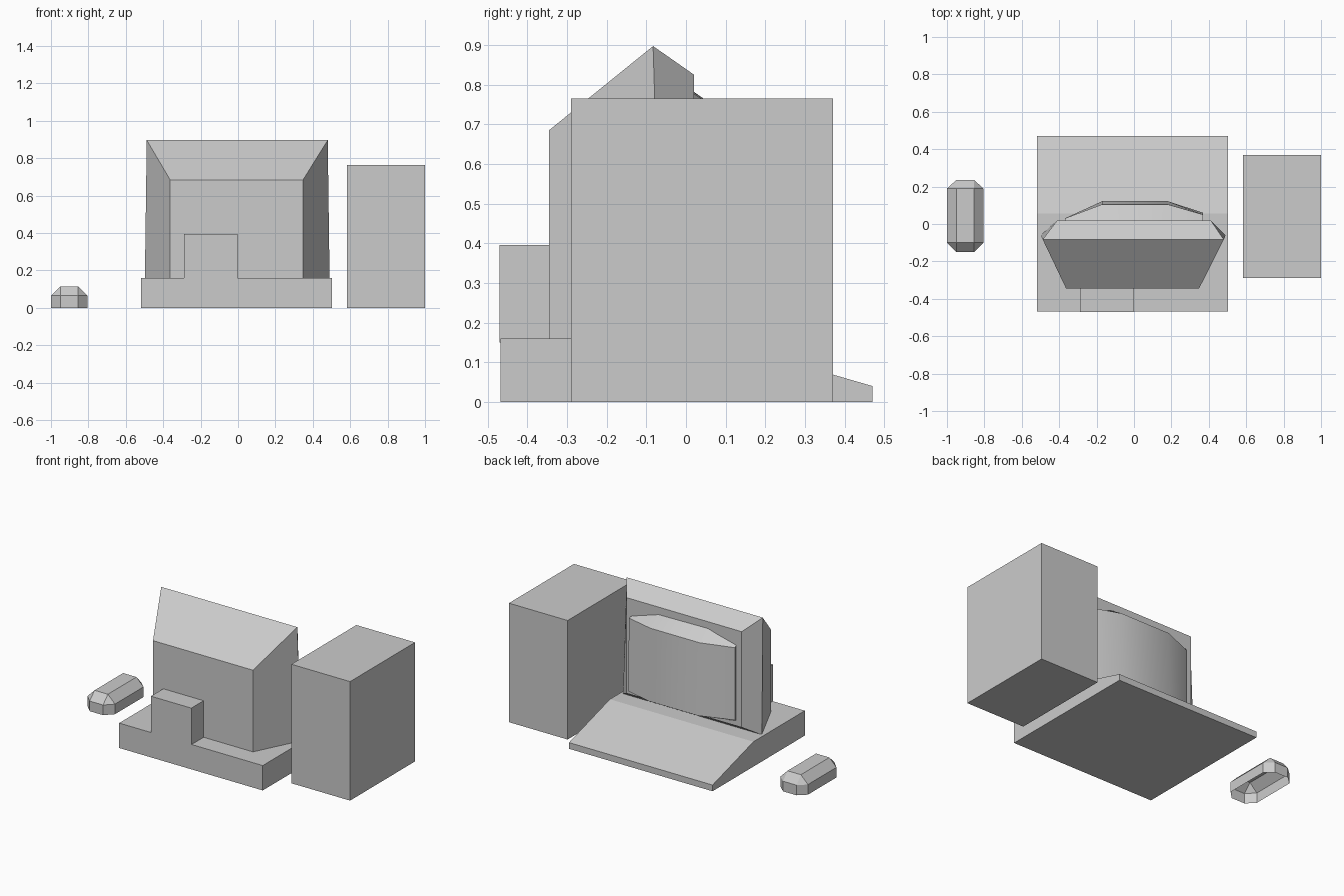
import bpy, bmesh

if "Cube" in bpy.data.objects:
    bpy.data.objects.remove(bpy.data.objects["Cube"])


def loft(name, rings, cap_start=True, cap_end=True):
    """Skin a list of equal-length closed rings."""
    bm = bmesh.new()
    vs = [[bm.verts.new(p) for p in ring] for ring in rings]
    n = len(rings[0])
    for a, b in zip(vs, vs[1:]):
        for i in range(n):
            j = (i + 1) % n
            bm.faces.new((a[i], a[j], b[j], b[i]))
    if cap_start:
        bm.faces.new(vs[0][::-1])
    if cap_end:
        bm.faces.new(vs[-1])
    bmesh.ops.remove_doubles(bm, verts=bm.verts, dist=1e-5)
    bmesh.ops.recalc_face_normals(bm, faces=bm.faces)
    mesh = bpy.data.meshes.new(name)
    bm.to_mesh(mesh)
    bm.free()
    obj = bpy.data.objects.new(name, mesh)
    bpy.context.collection.objects.link(obj)
    return obj


def box(name, x0, x1, y0, y1, z0, z1):
    return loft(name, [[(x0, y0, z), (x1, y0, z), (x1, y1, z), (x0, y1, z)]
                       for z in (z0, z1)])


# Tower case and the block behind the monitor
box("tower_case", 0.583, 1.0, -0.29, 0.37, 0.0, 0.765)
box("rear_block", -0.29, -0.003, -0.47, -0.34, 0.15, 0.395)

# Wedge-shaped base with the sloping keyboard side
profile = [(-0.467, 0), (0.47, 0), (0.47, 0.04), (0.055, 0.16), (-0.467, 0.16)]
loft("keyboard_base", [[(x, y, z) for y, z in profile] for x in (-0.518, 0.503)])


# Monitor shell: small back, wide middle, bevelled bezel
def section(xl, xr, zb, zt, yb, yt, taper=0.0):
    return [(xl, yb, zb), (xr, yb, zb), (xr - taper, yt, zt), (xl + taper, yt, zt)]


loft("monitor_shell", [
    section(-0.363, 0.348, 0.16, 0.685, -0.345, -0.345),
    section(-0.498, 0.49, 0.155, 0.897, -0.06, -0.083, 0.01),
    section(-0.41, 0.41, 0.21, 0.825, 0.02, 0.02),
])

# Bulging screen glass with sloped rim
xs = (-0.37, -0.17, 0.18, 0.37)
rim_top, rim_low = (0.735, 0.785, 0.78, 0.72), (0.24, 0.215, 0.215, 0.24)
front_top, front_low = (0.03, 0.105, 0.105, 0.05), (0.03, 0.122, 0.122, 0.06)
rings = []
for i, x in enumerate(xs):
    end = i in (0, 3)
    rings.append([(x, 0.015, rim_low[i]), (x, front_low[i], 0.25 if end else 0.26),
                  (x, front_top[i], 0.715 if end else 0.722), (x, 0.015, rim_top[i])])
screen = loft("screen", rings)
bpy.context.view_layer.objects.active = screen
screen.select_set(True)
bpy.ops.object.shade_smooth_by_angle(angle=0.7)

# Mouse: octagonal shell, open underneath, with a narrower flat top
X0, X1, XA, XB = -1.0, -0.805, -0.95, -0.855
Y0, Y1, YA, YB = -0.15, 0.235, -0.10, 0.19
octagon = [(XA, Y0), (XB, Y0), (X1, YA), (X1, YB), (XB, Y1), (XA, Y1), (X0, YB), (X0, YA)]
top = [(min(max(x, XA), XB), min(max(y, YA), YB)) for x, y in octagon]


def mouse_shell():
    bm = bmesh.new()
    low, mid = ([bm.verts.new((x, y, z)) for x, y in octagon] for z in (0, 0.065))
    cap = {p: bm.verts.new((*p, 0.115)) for p in top}
    for i in range(8):
        j = (i + 1) % 8
        bm.faces.new((low[i], low[j], mid[j], mid[i]))
        a, b = cap[top[i]], cap[top[j]]
        bm.faces.new((mid[i], mid[j], a) if a is b else (mid[i], mid[j], b, a))
    bm.faces.new(list(cap.values()))
    mesh = bpy.data.meshes.new("mouse")
    bm.to_mesh(mesh)
    bm.free()
    bpy.context.collection.objects.link(bpy.data.objects.new("mouse", mesh))


mouse_shell()
